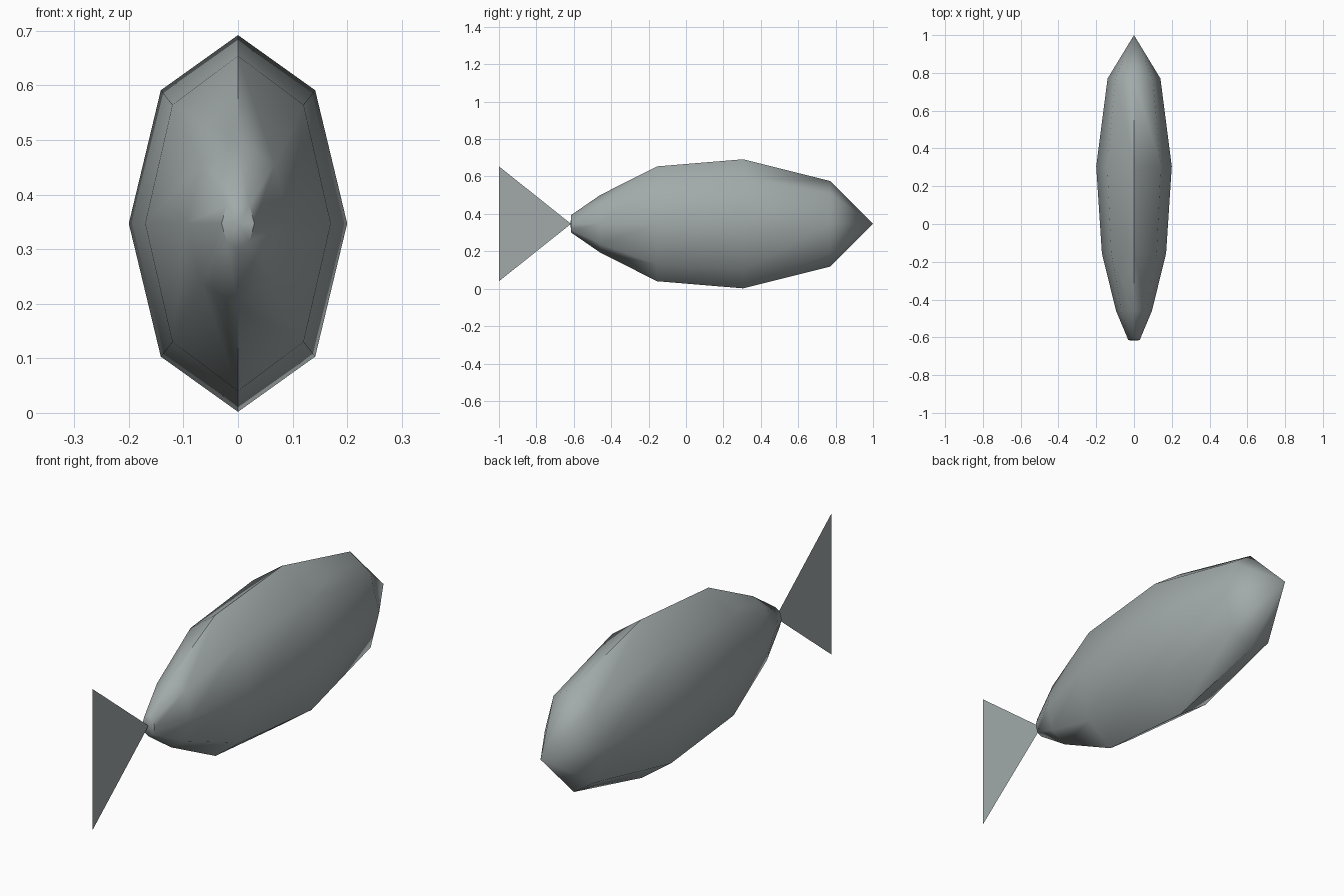
import bpy, bmesh, math

cube = bpy.data.objects.get("Cube")
if cube:
    bpy.data.objects.remove(cube, do_unlink=True)

grey = bpy.data.materials.new("cool grey")
grey.use_nodes = True
colour = (0.36, 0.40, 0.40, 1)
grey.diffuse_color = colour
grey.node_tree.nodes["Principled BSDF"].inputs["Base Color"].default_value = colour

MID = 0.347  # height of the body axis
SIDES = 8


def finish(bm, name):
    mesh = bpy.data.meshes.new(name)
    bm.to_mesh(mesh)
    bm.free()
    mesh.materials.append(grey)
    obj = bpy.data.objects.new(name, mesh)
    bpy.context.collection.objects.link(obj)
    return obj


# Body: eight-sided oval rings (y, half width, half height), tail root to nose
stations = [(-0.615, 0.03, 0.046), (-0.46, 0.095, 0.153), (-0.155, 0.17, 0.307),
            (0.305, 0.2, 0.345), (0.77, 0.14, 0.229)]
bm = bmesh.new()
rings = []
for y, w, h in stations:
    angles = [2 * math.pi * i / SIDES for i in range(SIDES)]
    rings.append([bm.verts.new((w * math.cos(a), y, MID + h * math.sin(a))) for a in angles])
root = bm.verts.new((0, -0.617, MID))
nose = bm.verts.new((0, 1, MID))
for i in range(SIDES):
    j = (i + 1) % SIDES
    for a, b in zip(rings, rings[1:]):
        bm.faces.new((a[i], a[j], b[j], b[i]))
    bm.faces.new((rings[-1][i], rings[-1][j], nose))
    bm.faces.new((rings[0][j], rings[0][i], root))
bmesh.ops.recalc_face_normals(bm, faces=bm.faces)
body = finish(bm, "fish_body")
bpy.ops.object.select_all(action='DESELECT')
body.select_set(True)
bpy.context.view_layer.objects.active = body
bpy.ops.object.shade_smooth_by_angle(angle=math.radians(60))

# Tail fin: one flat upright triangle
bm = bmesh.new()
bm.faces.new([bm.verts.new((0, y, MID + dz))
              for y, dz in ((-0.615, 0), (-1, 0.307), (-1, -0.307))])
finish(bm, "tail_fin")
